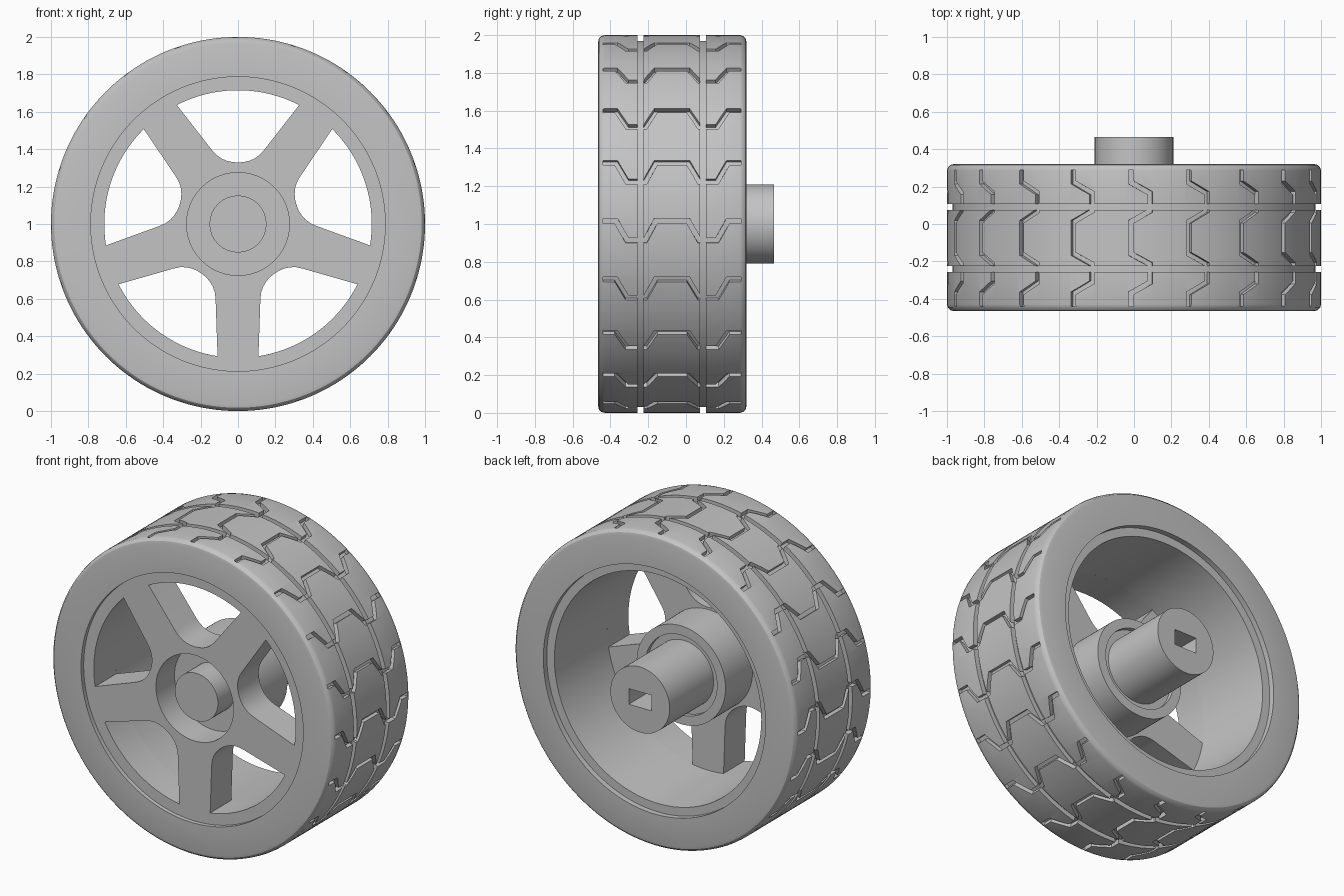
import bpy, bmesh, math
from mathutils import Vector

if "Cube" in bpy.data.objects:
    bpy.data.objects.remove(bpy.data.objects["Cube"])

CENTRE = Vector((0, 0, 1))

grey = bpy.data.materials.new("plain grey")
grey.diffuse_color = (0.55, 0.55, 0.55, 1)
grey.use_nodes = True
grey.node_tree.nodes["Principled BSDF"].inputs["Base Color"].default_value = grey.diffuse_color


def polar(r, a, y):
    """Point at radius r and angle a around the wheel axis."""
    return Vector((r * math.cos(a), y, r * math.sin(a))) + CENTRE


def select_only(ob):
    bpy.ops.object.select_all(action='DESELECT')
    ob.select_set(True)
    bpy.context.view_layer.objects.active = ob


def finish(ob):
    ob.data.materials.clear()
    ob.data.materials.append(grey)
    select_only(ob)
    bpy.ops.object.shade_smooth_by_angle(angle=math.radians(30))


def from_bmesh(name, bm):
    bmesh.ops.recalc_face_normals(bm, faces=bm.faces)
    me = bpy.data.meshes.new(name)
    bm.to_mesh(me)
    bm.free()
    ob = bpy.data.objects.new(name, me)
    bpy.context.collection.objects.link(ob)
    return ob


def lathe(name, profile, closed, steps=160):
    """Revolve (radius, y) points around the wheel axis."""
    bm = bmesh.new()
    rings = []
    for r, y in profile:
        if r == 0:
            rings.append([bm.verts.new(polar(0, 0, y))] * steps)
        else:
            rings.append([bm.verts.new(polar(r, math.tau * i / steps, y))
                          for i in range(steps)])
    pairs = list(zip(rings, rings[1:]))
    if closed:
        pairs.append((rings[-1], rings[0]))
    for a, b in pairs:
        for i in range(steps):
            j = (i + 1) % steps
            bm.faces.new(list(dict.fromkeys((a[i], a[j], b[j], b[i]))))
    return from_bmesh(name, bm)


def cut(ob, cutter):
    mod = ob.modifiers.new("cut", 'BOOLEAN')
    mod.operation = 'DIFFERENCE'
    mod.solver = 'EXACT'
    mod.object = cutter
    select_only(ob)
    bpy.ops.object.modifier_apply(modifier=mod.name)
    bpy.data.objects.remove(cutter)


# Tyre with rounded shoulders and two ring grooves
tyre = lathe("tyre", [
    (.787, -.465), (.965, -.465), (.982, -.461), (.995, -.448), (1, -.43),
    (1, -.256), (.97, -.256), (.97, -.224), (1, -.224),
    (1, .075), (.97, .075), (.97, .107), (1, .107),
    (1, .285), (.995, .303), (.982, .316), (.965, .32), (.787, .32)], True)

# Zigzag tread grooves, twenty around the tyre
HIGH, LOW, HALF = .016, -.087, .013
path = [Vector(p) for p in (
    (-.44, HIGH), (-.37, HIGH), (-.312, LOW), (-.215, LOW), (-.16, HIGH),
    (.012, HIGH), (.07, LOW), (.165, LOW), (.222, HIGH), (.29, HIGH))]
sides = []
for i, p in enumerate(path):
    d1 = (p - path[i - 1]).normalized() if i else Vector((1, 0))
    d2 = (path[i + 1] - p).normalized() if i < len(path) - 1 else d1
    n1, n2 = Vector((-d1.y, d1.x)), Vector((-d2.y, d2.x))
    m = (n1 + n2).normalized()
    m *= HALF / m.dot(n1)
    sides.append((p - m, p + m))
bm = bmesh.new()
for k in range(20):
    turn = math.radians(18 * k)
    sections = []
    for lo, hi in sides:
        sections.append([bm.verts.new(polar(r, turn + q.y, q.x))
                         for q, r in ((lo, .972), (hi, .972), (hi, 1.04), (lo, 1.04))])
    bm.faces.new(sections[0])
    bm.faces.new(sections[-1][::-1])
    for a, b in zip(sections, sections[1:]):
        for i in range(4):
            j = (i + 1) % 4
            bm.faces.new((a[i], b[i], b[j], a[j]))
cut(tyre, from_bmesh("tread_cutter", bm))
finish(tyre)

# Rim barrel behind the spokes
rim = lathe("rim_barrel", [(.788, -.225), (.788, .285), (.733, .285), (.715, -.225)], True)
finish(rim)

# Five-spoke wheel face: flat outline with openings and a hub pocket
curve = bpy.data.curves.new("spoke_face", 'CURVE')
curve.dimensions = '2D'
curve.fill_mode = 'BOTH'
curve.extrude = .107


def add_loop(points):
    s = curve.splines.new('POLY')
    s.points.add(len(points) - 1)
    for sp, (x, y) in zip(s.points, points):
        sp.co = (x, y, 0, 1)
    s.use_cyclic_u = True


def circle(r, n):
    return [(r * math.cos(math.tau * i / n), r * math.sin(math.tau * i / n))
            for i in range(n)]


add_loop(circle(.788, 160))
add_loop(circle(.275, 64))
# Right half of one opening, from the hub outwards
half = [(.03, .331), (.06, .338), (.088, .35), (.115, .369), (.138, .394)]
spread = math.atan2(.327, .636)
arc = [(.715 * math.sin(spread * t / 12), .715 * math.cos(spread * t / 12))
       for t in range(12, -13, -1)]
opening = [(0, .329)] + half + arc + [(-x, y) for x, y in reversed(half)]
for k in range(5):
    c, s = math.cos(math.tau * k / 5), math.sin(math.tau * k / 5)
    add_loop([(x * c - y * s, x * s + y * c) for x, y in opening])
face = bpy.data.objects.new("spoke_face", curve)
bpy.context.collection.objects.link(face)
face.rotation_euler = (math.pi / 2, 0, 0)
face.location = (0, -.331, 1)
select_only(face)
bpy.ops.object.convert(target='MESH')
face = bpy.context.object
bm = bmesh.new()
bm.from_mesh(face.data)
bmesh.ops.remove_doubles(bm, verts=bm.verts, dist=.0005)
bmesh.ops.recalc_face_normals(bm, faces=bm.faces)
bm.to_mesh(face.data)
bm.free()
finish(face)

# Hub collar with pocket floor and a shallow rear recess
hub = lathe("hub_collar", [(0, -.25), (.315, -.25), (.315, .05), (.255, .05),
                           (.255, .02), (0, .02)], False, 96)
finish(hub)

# Front axle cap inside the pocket
cap = lathe("axle_cap", [(0, -.42), (.152, -.42), (.152, -.24), (0, -.24)], False, 64)
finish(cap)

# Rear shaft with a rectangular drive socket
shaft = lathe("rear_shaft", [(0, 0), (.21, 0), (.21, .465), (0, .465)], False, 96)
bm = bmesh.new()
bmesh.ops.create_cube(bm, size=1)
bmesh.ops.scale(bm, vec=(.16, .5, .1), verts=bm.verts)
bmesh.ops.translate(bm, vec=(0, .465, 1), verts=bm.verts)
cut(shaft, from_bmesh("socket_cutter", bm))
finish(shaft)
